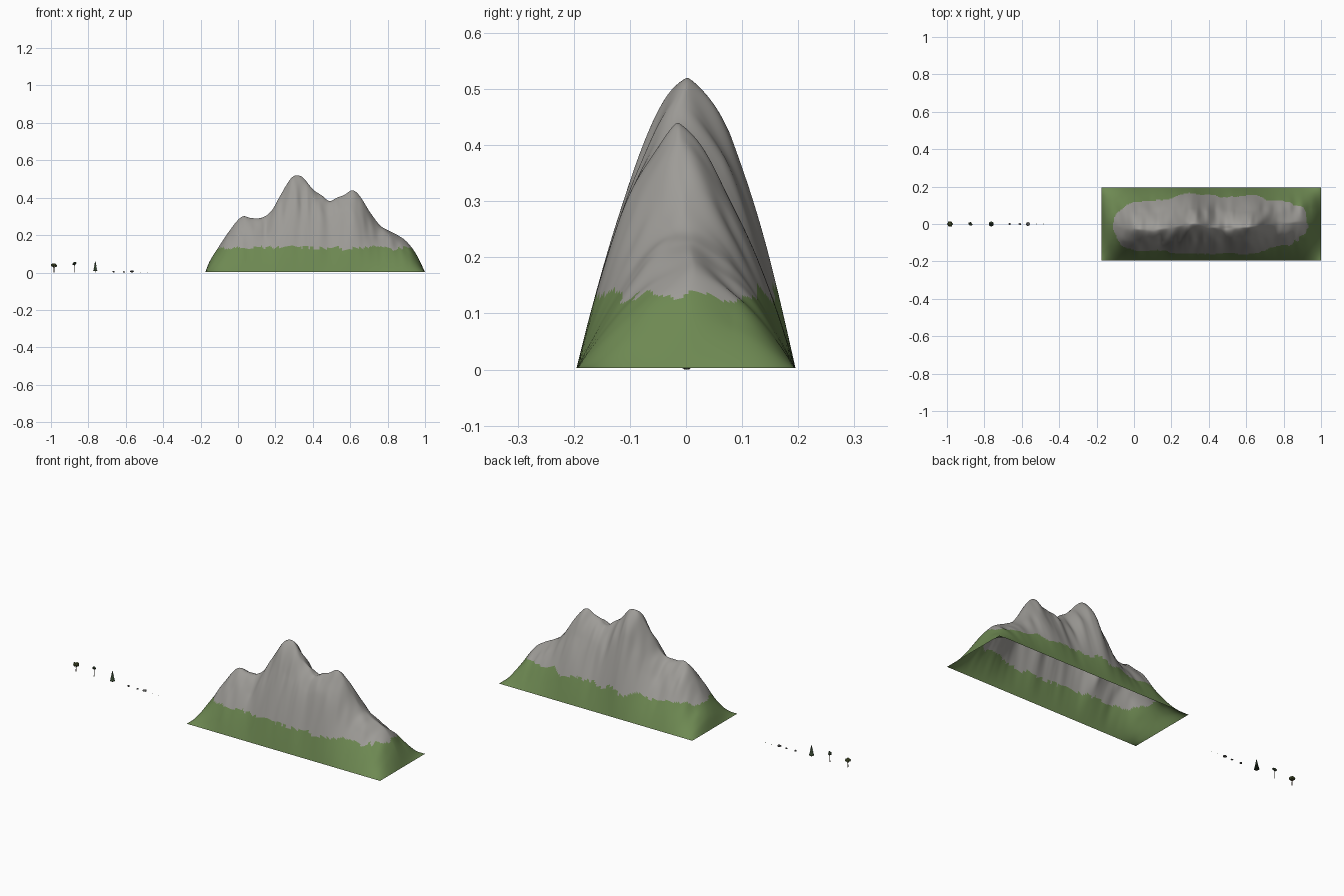
import bpy, bmesh, math, random
from mathutils import Vector, Matrix, noise

if "Cube" in bpy.data.objects:
    bpy.data.objects.remove(bpy.data.objects["Cube"])

random.seed(4)


def material(name, rgb):
    m = bpy.data.materials.new(name)
    m.diffuse_color = (*rgb, 1)
    m.use_nodes = True
    m.node_tree.nodes["Principled BSDF"].inputs["Base Color"].default_value = m.diffuse_color
    return m


ROCK = material("mountain grey", (0.34, 0.33, 0.31))
GRASS = material("slope green", (0.155, 0.25, 0.085))
LEAF = material("olive leaves", (0.075, 0.095, 0.03))
PINE = material("dark needles", (0.03, 0.05, 0.025))
BARK = material("bark brown", (0.09, 0.06, 0.035))
STONE = material("dark stone", (0.10, 0.10, 0.095))


def finish(name, bm, mats):
    mesh = bpy.data.meshes.new(name)
    bm.to_mesh(mesh)
    bm.free()
    for m in mats:
        mesh.materials.append(m)
    ob = bpy.data.objects.new(name, mesh)
    bpy.context.collection.objects.link(ob)
    return ob


# ---- Mountain: ridge line swept across a rounded cross-section ----
RIDGE = [(-.175, 0), (-.15, .06), (-.1, .14), (-.05, .215), (0, .28), (.03, .30),
         (.07, .29), (.13, .293), (.18, .33), (.22, .40), (.26, .47), (.29, .51),
         (.32, .52), (.35, .505), (.4, .445), (.45, .41), (.49, .38), (.53, .40),
         (.57, .415), (.61, .44), (.65, .41), (.7, .33), (.76, .25), (.8, .225),
         (.85, .20), (.9, .165), (.95, .10), (1, 0)]
CREST_Y = [(-.175, 0), (.05, -.03), (.2, -.02), (.32, 0), (.45, -.02), (.61, -.016),
           (.75, .0), (.87, .01), (1, 0)]
HALF, BASE = .195, .003


def smooth_curve(pts, x):
    """Cubic interpolation through the points."""
    def slope(i):
        a, b = pts[max(i - 1, 0)], pts[min(i + 1, len(pts) - 1)]
        return (b[1] - a[1]) / (b[0] - a[0])
    i = 0
    while i < len(pts) - 2 and x > pts[i + 1][0]:
        i += 1
    (x0, y0), (x1, y1) = pts[i], pts[i + 1]
    w = x1 - x0
    t = (x - x0) / w
    return ((2*t**3 - 3*t**2 + 1) * y0 + (t**3 - 2*t**2 + t) * w * slope(i)
            + (3*t**2 - 2*t**3) * y1 + (t**3 - t**2) * w * slope(i + 1))


NX, NY = 260, 86
bm = bmesh.new()
rows = []
for i in range(NX + 1):
    x = -.175 + 1.175 * i / NX
    top = max(smooth_curve(RIDGE, x), 0)
    crest = smooth_curve(CREST_Y, x) + .006 * noise.noise((x * 14, 3, 0))
    row = []
    for j in range(NY + 1):
        y = -HALF + 2 * HALF * j / NY
        t = abs(y - crest) / (HALF + (crest if y < crest else -crest))
        t = min(t, 1)
        # gullies run down the flanks and fade towards crest and foot
        n = noise.noise((x * 11, y * 5, 1)) + .5 * noise.noise((x * 24, y * 12, 7))
        h = top * (1 - t ** 1.6) * (1 + .17 * n * min(1, t * 2.5) * (1 - .5 * t))
        row.append(bm.verts.new((x, y, BASE + h * (.52 - BASE) / .52)))
    rows.append(row)
for i in range(NX):
    for j in range(NY):
        f = bm.faces.new((rows[i][j], rows[i+1][j], rows[i+1][j+1], rows[i][j+1]))
        f.smooth = True
        c = f.calc_center_median()
        # ragged tree line
        line = .133 + .028 * noise.noise((c.x * 13, c.y * 13, 5)) \
            + .012 * noise.noise((c.x * 40, c.y * 40, 2))
        f.material_index = 1 if c.z < line else 0
finish("mountain", bm, [ROCK, GRASS])


# ---- Small scenery helpers ----
def blob(bm, centre, size, mat=0, rough=.2):
    ret = bmesh.ops.create_icosphere(bm, subdivisions=2, radius=1)
    for v in ret["verts"]:
        k = 1 + rough * noise.noise(v.co * 2 + Vector(centre) * 90)
        v.co = Vector(centre) + Vector([a * b * k for a, b in zip(v.co, size)])
        for f in v.link_faces:
            f.material_index = mat


def cone(bm, a, b, r1, r2, mat=0, sides=8):
    a, b = Vector(a), Vector(b)
    d = b - a
    rot = d.to_track_quat('Z', 'Y').to_matrix().to_4x4()
    ret = bmesh.ops.create_cone(bm, cap_ends=True, segments=sides, radius1=r1, radius2=r2,
                                depth=d.length, matrix=Matrix.Translation((a + b) / 2) @ rot)
    for v in ret["verts"]:
        for f in v.link_faces:
            f.material_index = mat


# ---- Broad tree: trunk, branches and a wide clustered crown ----
X = -.984
bm = bmesh.new()
cone(bm, (X, 0, 0), (X, 0, .03), .0022, .0014, 1)
blob(bm, (X, 0, .040), (.010, .010, .010))
for k in range(6):
    a = k * math.tau / 6
    p = (X + .009 * math.cos(a), .009 * math.sin(a), .037 + .003 * (k % 2))
    cone(bm, (X, 0, .020), p, .0009, .0005, 1, 5)
    blob(bm, p, (.0068, .0068, .0075))
finish("broad_tree", bm, [LEAF, BARK])

# ---- Slender tree: bare trunk and a small round crown ----
X = -.875
bm = bmesh.new()
cone(bm, (X, 0, 0), (X, 0, .042), .0016, .001, 1)
for dx, dy, z, r in ((0, 0, .048, .008), (-.005, .002, .045, .006),
                     (.005, -.003, .050, .006), (.001, .005, .044, .006)):
    blob(bm, (X + dx, dy, z), (r, r, r))
finish("slender_tree", bm, [PINE, BARK])

# ---- Conifer: stacked skirts ----
X = -.763
bm = bmesh.new()
cone(bm, (X, 0, 0), (X, 0, .015), .0022, .002, 1)
for k in range(5):
    z = .008 + .009 * k
    cone(bm, (X, 0, z), (X, 0, z + .016), .0135 - .0022 * k, .0012, 0, 10)
finish("conifer", bm, [PINE, BARK])

# ---- Rocks, shrinking along the row ----
for k, (x, rx, ry, rz) in enumerate(((-.665, .0065, .006, .005), (-.61, .006, .005, .0035),
                                     (-.567, .010, .009, .0055))):
    bm = bmesh.new()
    blob(bm, (x, 0, rz), (rx, ry, rz), rough=.35)
    for v in bm.verts:
        v.co.z = max(v.co.z, 0)
    finish("rock_%d" % (k + 1), bm, [STONE])

# ---- Grass tufts ----
for k, (x, r) in enumerate(((-.52, .003), (-.482, .002))):
    bm = bmesh.new()
    for b in range(7):
        a = b * math.tau / 7
        cone(bm, (x, 0, 0), (x + r * math.cos(a), r * math.sin(a), r * random.uniform(1, 1.6)),
             .0005, .0001, 0, 4)
    finish("grass_tuft_%d" % (k + 1), bm, [GRASS])
